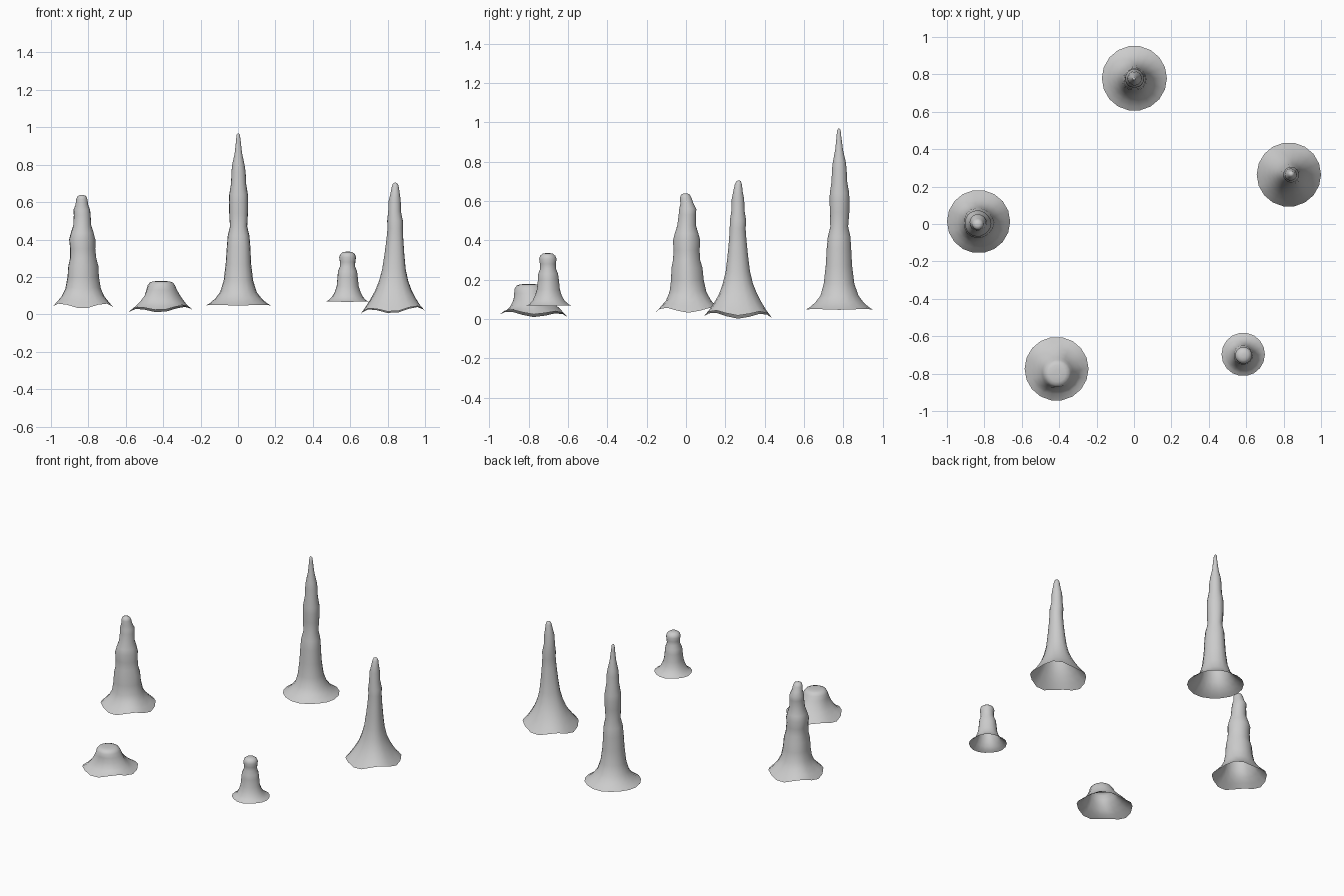
import bpy, bmesh, math

SIDES = 18


def stalagmite(name, centre, profile, wave=0.0, tilt=(0, 0), flute=0.03, phase=0.0):
    """Open-bottomed rock shell. Profile rows: height, radius, x shift, y shift."""
    bm = bmesh.new()
    rings = []
    z0, z1 = profile[0][0], profile[-1][0]
    for i, (z, r, dx, dy) in enumerate(profile):
        t = (z - z0) / (z1 - z0)
        fade = max(0, 1 - t * 3) ** 2           # rim waviness dies out upwards
        lump = flute * math.sin(math.pi * min(1, t * 1.3)) if i else 0
        ring = []
        for k in range(SIDES):
            a = 2 * math.pi * k / SIDES
            c, s = math.cos(a), math.sin(a)
            rr = r * (1 + lump * (math.cos(3 * a + phase) + 0.6 * math.cos(5 * a - phase)))
            dz = fade * (-wave * math.cos(4 * a) + tilt[0] * c + tilt[1] * s)
            ring.append(bm.verts.new((centre[0] + dx + rr * c,
                                      centre[1] + dy + rr * s, z + dz)))
        rings.append(ring)
    for lo, hi in zip(rings, rings[1:]):
        for k in range(SIDES):
            n = (k + 1) % SIDES
            bm.faces.new((lo[k], lo[n], hi[n], hi[k]))
    bm.faces.new(rings[-1])
    me = bpy.data.meshes.new(name)
    bm.to_mesh(me)
    bm.free()
    for p in me.polygons:
        p.use_smooth = True
    ob = bpy.data.objects.new(name, me)
    bpy.context.collection.objects.link(ob)
    return ob


# Knobbly left spire
stalagmite("knobbly_stalagmite", (-0.831, 0.013), [
    (0.045, 0.169, 0, 0), (0.072, 0.142, 0, 0), (0.10, 0.116, 0, 0), (0.14, 0.095, 0, -0.003),
    (0.20, 0.084, 0, -0.006), (0.26, 0.080, 0, -0.008), (0.30, 0.070, 0, -0.01),
    (0.35, 0.067, -0.002, -0.01), (0.40, 0.070, -0.004, -0.01), (0.435, 0.061, -0.003, -0.01),
    (0.475, 0.048, -0.002, -0.01), (0.53, 0.045, -0.002, -0.006), (0.56, 0.044, -0.004, -0.004),
    (0.585, 0.034, -0.004, -0.008), (0.615, 0.030, -0.004, -0.014),
    (0.632, 0.023, -0.004, -0.016), (0.638, 0.010, -0.004, -0.016)], wave=0.013)

# Low broken mound
stalagmite("stump_stalagmite", (-0.414, -0.774), [
    (0.028, 0.171, 0, 0), (0.048, 0.140, 0, 0), (0.07, 0.117, 0.002, -0.006),
    (0.10, 0.095, 0.004, -0.013), (0.13, 0.082, 0.004, -0.02), (0.155, 0.073, 0.004, -0.025),
    (0.17, 0.062, 0.004, -0.025), (0.176, 0.045, 0.004, -0.025), (0.178, 0.02, 0.004, -0.025)],
    wave=0.011, tilt=(0.007, -0.006), flute=0.06, phase=0.8)

# Tall rear spire
stalagmite("tall_stalagmite", (0.002, 0.779), [
    (0.049, 0.174, 0, 0), (0.062, 0.152, 0, 0), (0.085, 0.125, 0, 0), (0.12, 0.098, 0, 0),
    (0.18, 0.079, 0, -0.003), (0.27, 0.068, 0, -0.004), (0.36, 0.063, 0.001, -0.004),
    (0.42, 0.058, 0.001, -0.003), (0.47, 0.046, 0.001, -0.002), (0.54, 0.050, 0.001, 0),
    (0.60, 0.051, 0.001, 0), (0.64, 0.050, 0.001, 0), (0.70, 0.040, 0.001, 0),
    (0.76, 0.038, 0.001, 0), (0.80, 0.033, 0, 0), (0.86, 0.020, 0, -0.001),
    (0.93, 0.012, 0, -0.002), (0.96, 0.009, -0.001, -0.002), (0.968, 0.003, -0.001, -0.002)],
    wave=0.002, phase=1.5)

# Slender right spire
stalagmite("slender_stalagmite", (0.828, 0.264), [
    (0.023, 0.172, 0, 0), (0.055, 0.145, 0, 0), (0.09, 0.121, 0.002, 0), (0.13, 0.098, 0.004, 0),
    (0.18, 0.078, 0.006, -0.002), (0.24, 0.063, 0.008, -0.002), (0.32, 0.053, 0.010, -0.002),
    (0.40, 0.045, 0.012, -0.002), (0.46, 0.041, 0.013, -0.002), (0.50, 0.042, 0.012, 0),
    (0.55, 0.034, 0.009, 0), (0.61, 0.032, 0.010, 0), (0.645, 0.025, 0.012, 0),
    (0.685, 0.018, 0.013, 0.002), (0.70, 0.012, 0.013, 0.003), (0.704, 0.004, 0.013, 0.003)],
    wave=0.013, tilt=(0.008, -0.004), phase=2.4)

# Small rounded spire
stalagmite("small_stalagmite", (0.584, -0.697), [
    (0.068, 0.116, 0, 0), (0.078, 0.099, 0, 0), (0.095, 0.082, 0, -0.002),
    (0.12, 0.069, 0, -0.003), (0.15, 0.059, 0, -0.003), (0.20, 0.054, 0, -0.003),
    (0.23, 0.051, 0, -0.004), (0.255, 0.041, 0.001, -0.004), (0.28, 0.041, 0.002, -0.005),
    (0.305, 0.045, 0.002, -0.005), (0.322, 0.039, 0.002, -0.006),
    (0.332, 0.026, 0.002, -0.006), (0.335, 0.010, 0.002, -0.006)], wave=0.002, phase=0.4)
